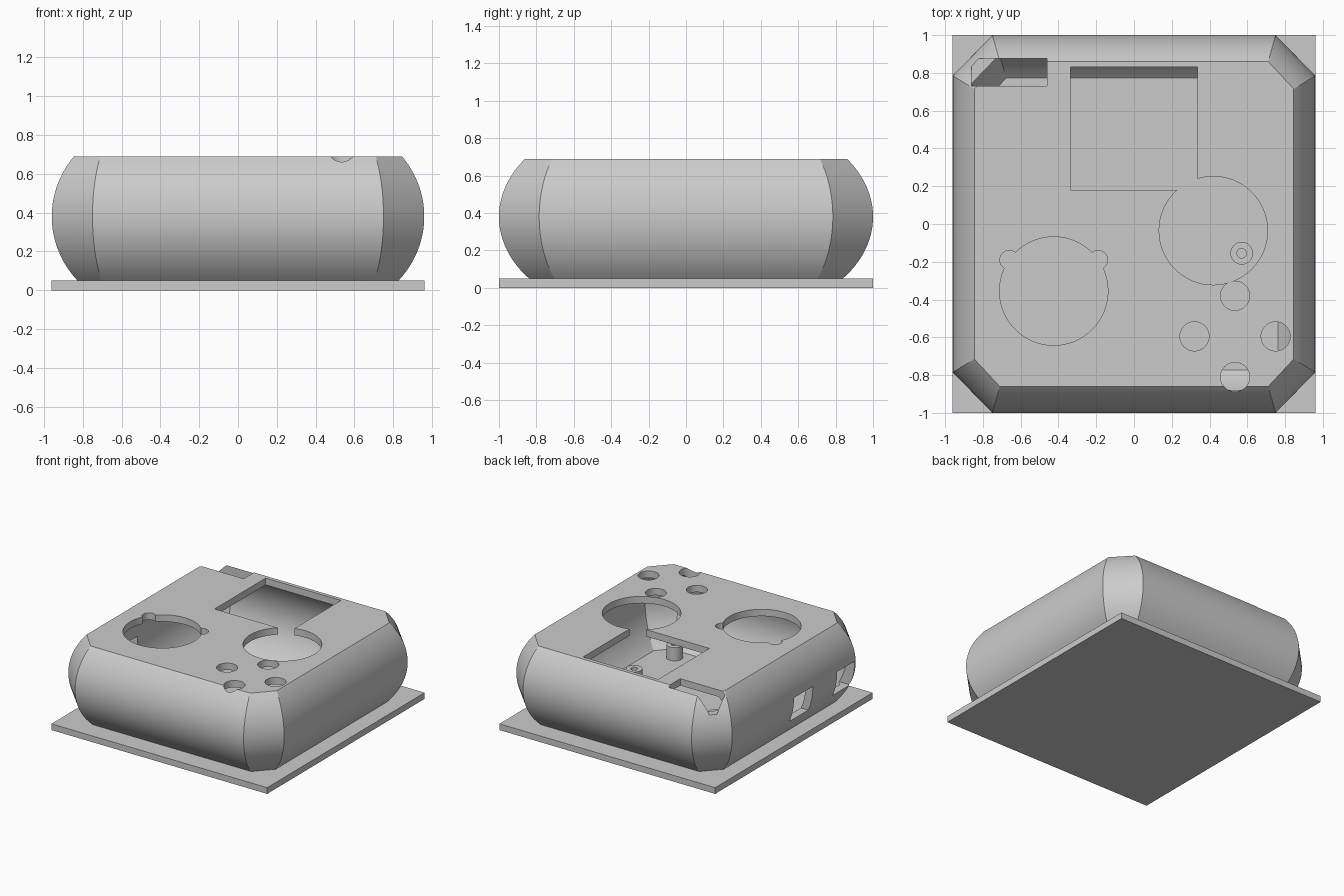
import bpy, bmesh, math
from mathutils import Matrix, Vector

if "Cube" in bpy.data.objects:
    bpy.data.objects.remove(bpy.data.objects["Cube"], do_unlink=True)

grey = bpy.data.materials.new("plain grey")
grey.use_nodes = True
grey.diffuse_color = (0.6, 0.6, 0.6, 1)
grey.node_tree.nodes["Principled BSDF"].inputs["Base Color"].default_value = grey.diffuse_color

PLATE_TOP, TOP, DECK = 0.05, 0.69, 0.055
WALL, BULGE_Z, BULGE_R = 0.065, 0.38, 0.5


def make(name, bm):
    bmesh.ops.recalc_face_normals(bm, faces=bm.faces)
    mesh = bpy.data.meshes.new(name)
    bm.to_mesh(mesh)
    bm.free()
    mesh.materials.append(grey)
    obj = bpy.data.objects.new(name, mesh)
    bpy.context.collection.objects.link(obj)
    return obj


def box(name, x0, x1, y0, y1, z0, z1):
    bm = bmesh.new()
    centre = Vector((x0 + x1, y0 + y1, z0 + z1)) / 2
    size = Matrix.Diagonal((x1 - x0, y1 - y0, z1 - z0, 1))
    bmesh.ops.create_cube(bm, size=1, matrix=Matrix.Translation(centre) @ size)
    return make(name, bm)


def cylinder(name, x, y, r, z0, z1, sides=64):
    bm = bmesh.new()
    bmesh.ops.create_cone(bm, cap_ends=True, segments=sides, radius1=r, radius2=r,
                          depth=z1 - z0, matrix=Matrix.Translation((x, y, (z0 + z1) / 2)))
    return make(name, bm)


def bulged_octagon(name, inset, z0, z1, rings=28):
    """Chamfered rectangle swept up along a circular bulge."""
    bm = bmesh.new()
    loops = []
    for i in range(rings + 1):
        z = z0 + (z1 - z0) * i / rings
        k = (BULGE_R - math.sqrt(BULGE_R ** 2 - (z - BULGE_Z) ** 2)) / 0.108
        hx, hy = 0.96 - 0.115 * k - inset, 1 - 0.14 * k - inset
        cx, cy = 0.75 - 0.04 * k - 0.41 * inset, 0.785 - 0.07 * k - 0.41 * inset
        half = [(hx, -cy), (hx, cy), (cx, hy), (-cx, hy)]
        outline = half + [(-x, -y) for x, y in half]
        loops.append([bm.verts.new((x, y, z)) for x, y in outline])
    for low, high in zip(loops, loops[1:]):
        for j in range(8):
            n = (j + 1) % 8
            bm.faces.new((low[j], low[n], high[n], high[j]))
    bm.faces.new(loops[0])
    bm.faces.new(loops[-1])
    return make(name, bm)


def cut(obj, cutters):
    for cutter in cutters:
        mod = obj.modifiers.new("cut", 'BOOLEAN')
        mod.operation, mod.solver, mod.object = 'DIFFERENCE', 'EXACT', cutter
        bpy.context.view_layer.objects.active = obj
        bpy.ops.object.modifier_apply(modifier=mod.name)
        bpy.data.objects.remove(cutter, do_unlink=True)


def smooth(obj):
    bpy.ops.object.select_all(action='DESELECT')
    obj.select_set(True)
    bpy.context.view_layer.objects.active = obj
    bpy.ops.object.shade_smooth_by_angle(angle=math.radians(25))


# Base plate
box("base_plate", -0.96, 0.96, -1, 1, 0, PLATE_TOP)

# Hollow bulged housing
housing = bulged_octagon("housing", 0, PLATE_TOP - 0.002, TOP)
cutters = [bulged_octagon("cavity", WALL, PLATE_TOP - 0.02, TOP - DECK)]

# Display opening and corner notch
low, high = TOP - DECK - 0.05, TOP + 0.1
cutters.append(box("display_opening", -0.335, 0.335, 0.18, 0.83, low, high))
cutters.append(box("corner_notch", -0.86, -0.46, 0.73, 0.875, 0.55, high))

# Large dial holes, tab notches and four button holes
for x, y, r in [(-0.425, -0.355, 0.287), (0.42, -0.035, 0.287),
                (-0.66, -0.19, 0.05), (-0.19, -0.19, 0.05),
                (0.535, -0.38, 0.077), (0.535, -0.81, 0.077),
                (0.32, -0.595, 0.077), (0.75, -0.595, 0.077)]:
    cutters.append(cylinder("round_hole", x, y, r, low, high))

# Socket windows in one side wall
for y0, y1 in [(-0.24, 0), (-0.77, -0.55)]:
    cutters.append(box("side_window", -1.1, -0.8, y0, y1, 0.19, 0.39))

cut(housing, cutters)
smooth(housing)

# Screw posts on the floor
for i, (x, y) in enumerate([(0.57, -0.155), (0.57, -0.67), (-0.35, 0.12)]):
    post = cylinder(f"screw_post_{i + 1}", x, y, 0.06, PLATE_TOP - 0.005, 0.157, 32)
    cut(post, [cylinder("screw_hole", x, y, 0.025, 0.07, 0.2, 24)])
    smooth(post)
